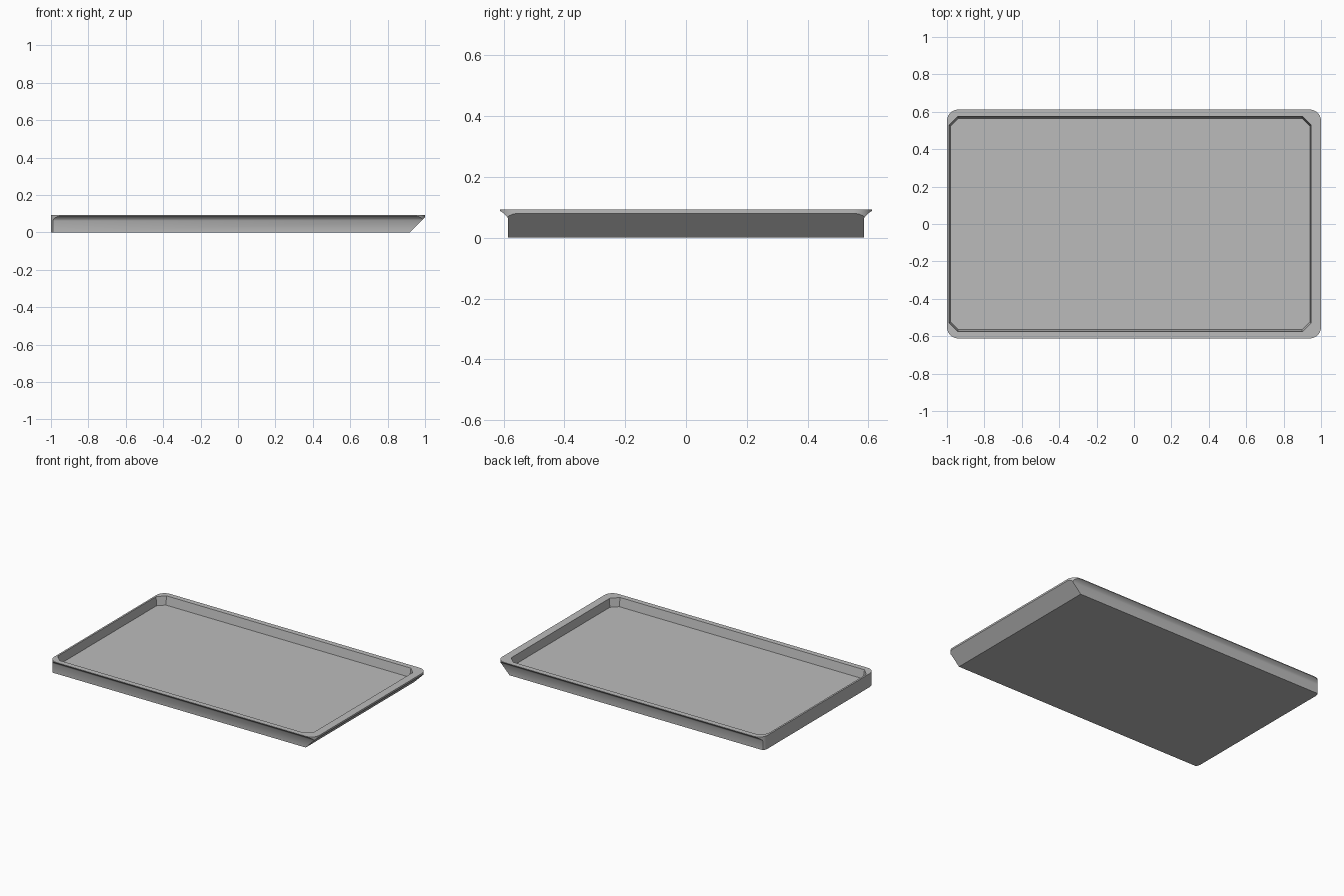
import bpy, bmesh, math

if "Cube" in bpy.data.objects:
    bpy.data.objects.remove(bpy.data.objects["Cube"], do_unlink=True)

grey = bpy.data.materials.new("plain grey")
grey.use_nodes = True
colour = (0.5, 0.5, 0.5, 1)
grey.diffuse_color = colour
grey.node_tree.nodes["Principled BSDF"].inputs["Base Color"].default_value = colour


def loft(name, rings):
    """Closed solid through rings that all have the same number of points."""
    bm = bmesh.new()
    loops = [[bm.verts.new(p) for p in ring] for ring in rings]
    bm.faces.new(loops[0])
    bm.faces.new(loops[-1])
    count = len(loops[0])
    for a, b in zip(loops, loops[1:]):
        for i in range(count):
            j = (i + 1) % count
            bm.faces.new((a[i], a[j], b[j], b[i]))
    bmesh.ops.recalc_face_normals(bm, faces=bm.faces)
    mesh = bpy.data.meshes.new(name)
    bm.to_mesh(mesh)
    bm.free()
    mesh.materials.append(grey)
    obj = bpy.data.objects.new(name, mesh)
    bpy.context.collection.objects.link(obj)
    return obj


def corner_rect(x0, x1, y, r, steps, z):
    """Rectangle with corners cut in the given number of steps."""
    centres = [(x1 - r, y - r), (x0 + r, y - r), (x0 + r, r - y), (x1 - r, r - y)]
    return [(cx + r * math.cos(a), cy + r * math.sin(a), z)
            for q, (cx, cy) in enumerate(centres)
            for a in [(q + s / steps) * math.pi / 2 for s in range(steps + 1)]]


def combine(obj, tool, operation):
    mod = obj.modifiers.new("shape", "BOOLEAN")
    mod.operation, mod.solver, mod.object = operation, "EXACT", tool
    bpy.context.view_layer.objects.active = obj
    bpy.ops.object.modifier_apply(modifier=mod.name)
    bpy.data.objects.remove(tool, do_unlink=True)


# Long tray body with flared side lips
half = [(0.585, 0), (0.585, 0.062), (0.589, 0.07), (0.598, 0.079),
        (0.61, 0.087), (0.63, 0.092)]
section = half + [(-y, z) for y, z in reversed(half)]
tray = loft("tray", [[(x, y, z) for y, z in section] for x in (-1.2, 1.2)])

# Sloping end under the left lip
slope = [(-1.4, -0.1), (0.82, -0.1), (1.12, 0.2), (-1.4, 0.2)]
combine(tray, loft("slope_cutter", [[(x, y, z) for x, z in slope]
                                    for y in (-0.8, 0.8)]), "INTERSECT")

# Rounded outline of the rim
combine(tray, loft("outline_cutter", [corner_rect(-1, 1, 0.612, 0.06, 6, z)
                                      for z in (-0.2, 0.3)]), "INTERSECT")

# Recess with chamfered corners and slightly tapering walls
recess = [corner_rect(-0.981, 0.941, 0.565, 0.042, 1, 0.034),
          corner_rect(-0.988, 0.946, 0.576, 0.046, 1, 0.092),
          corner_rect(-0.988, 0.946, 0.576, 0.046, 1, 0.2)]
combine(tray, loft("recess_cutter", recess), "DIFFERENCE")

bpy.ops.object.select_all(action="DESELECT")
tray.select_set(True)
bpy.context.view_layer.objects.active = tray
bpy.ops.object.shade_smooth_by_angle(angle=math.radians(30))
